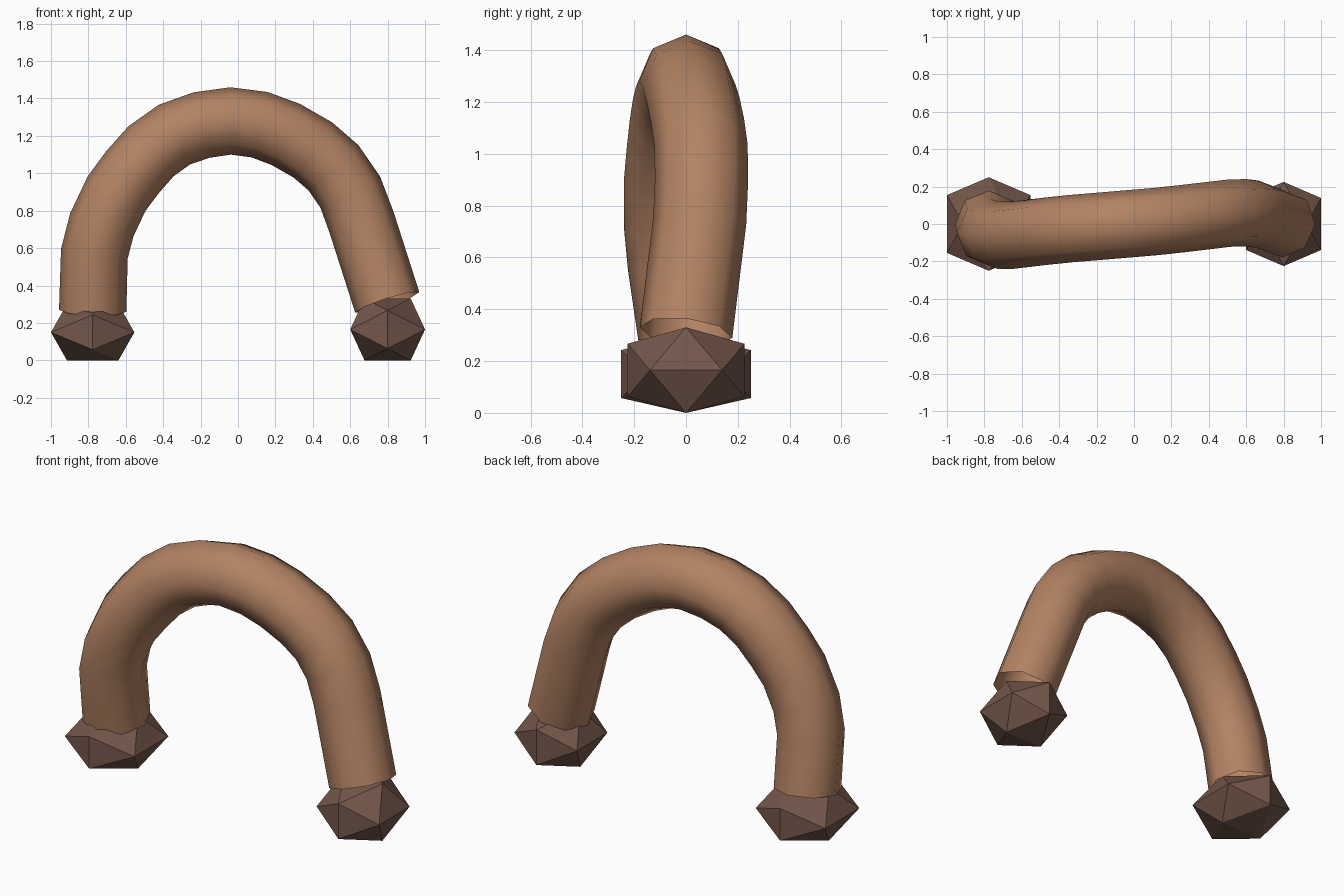
import bpy, bmesh, math
from mathutils import Vector

if "Cube" in bpy.data.objects:
    bpy.data.objects.remove(bpy.data.objects["Cube"])


def material(name, color):
    m = bpy.data.materials.new(name)
    m.diffuse_color = (*color, 1)
    m.use_nodes = True
    m.node_tree.nodes["Principled BSDF"].inputs["Base Color"].default_value = m.diffuse_color
    return m


def finish(bm, name, mat, smooth=False):
    mesh = bpy.data.meshes.new(name)
    for f in bm.faces:
        f.smooth = smooth
    bm.to_mesh(mesh)
    bm.free()
    mesh.materials.append(mat)
    obj = bpy.data.objects.new(name, mesh)
    bpy.context.collection.objects.link(obj)
    return obj


tan = material("handle_tan", (0.45, 0.225, 0.125))
brown = material("mount_brown", (0.175, 0.095, 0.07))

# Arched handle: open eight-sided tube swept along a gently twisted path
path = [Vector(p) for p in (
    (-0.777, 0, 0.265), (-0.768, -0.045, 0.57), (-0.728, -0.06, 0.725),
    (-0.65, -0.06, 0.89), (-0.565, -0.05, 1.005), (-0.465, -0.038, 1.118),
    (-0.34, -0.025, 1.207), (-0.195, -0.013, 1.258), (-0.04, 0, 1.28),
    (0.115, 0.013, 1.26), (0.255, 0.028, 1.208), (0.40, 0.045, 1.125),
    (0.51, 0.058, 1.03), (0.60, 0.06, 0.90), (0.66, 0.053, 0.74),
    (0.798, 0, 0.31))]
RADIUS, SIDES = 0.18, 8
bm = bmesh.new()
rings = []
for i, p in enumerate(path):
    before = (p - path[max(i - 1, 0)]).normalized()
    after = (path[min(i + 1, len(path) - 1)] - p).normalized()
    t = (before + after).normalized()
    side = (Vector((0, 1, 0)) - t * t.y).normalized()
    out = side.cross(t)
    rings.append([bm.verts.new(p + RADIUS * (math.cos(a) * out + math.sin(a) * side))
                  for a in (math.tau * k / SIDES for k in range(SIDES))])
for r0, r1 in zip(rings, rings[1:]):
    for k in range(SIDES):
        j = (k + 1) % SIDES
        bm.faces.new((r0[k], r0[j], r1[j], r1[k]))
bmesh.ops.recalc_face_normals(bm, faces=bm.faces)
finish(bm, "arched_handle", tan, smooth=True)


# Faceted end mounts: icosahedra resting on an edge, squashed in height
def mount(name, center, half):
    s = 2 / (1 + math.sqrt(5))
    bm = bmesh.new()
    for a in (-1, 1):
        for b in (-s, s):
            for v in ((b, 0, a), (a, b, 0), (0, a, b)):
                bm.verts.new([c + h * q for c, h, q in zip(center, half, v)])
    bmesh.ops.convex_hull(bm, input=bm.verts)
    bmesh.ops.recalc_face_normals(bm, faces=bm.faces)
    finish(bm, name, brown)


mount("left_mount", (-0.777, 0, 0.15), (0.223, 0.25, 0.15))
mount("right_mount", (0.8, 0, 0.165), (0.2, 0.225, 0.165))
